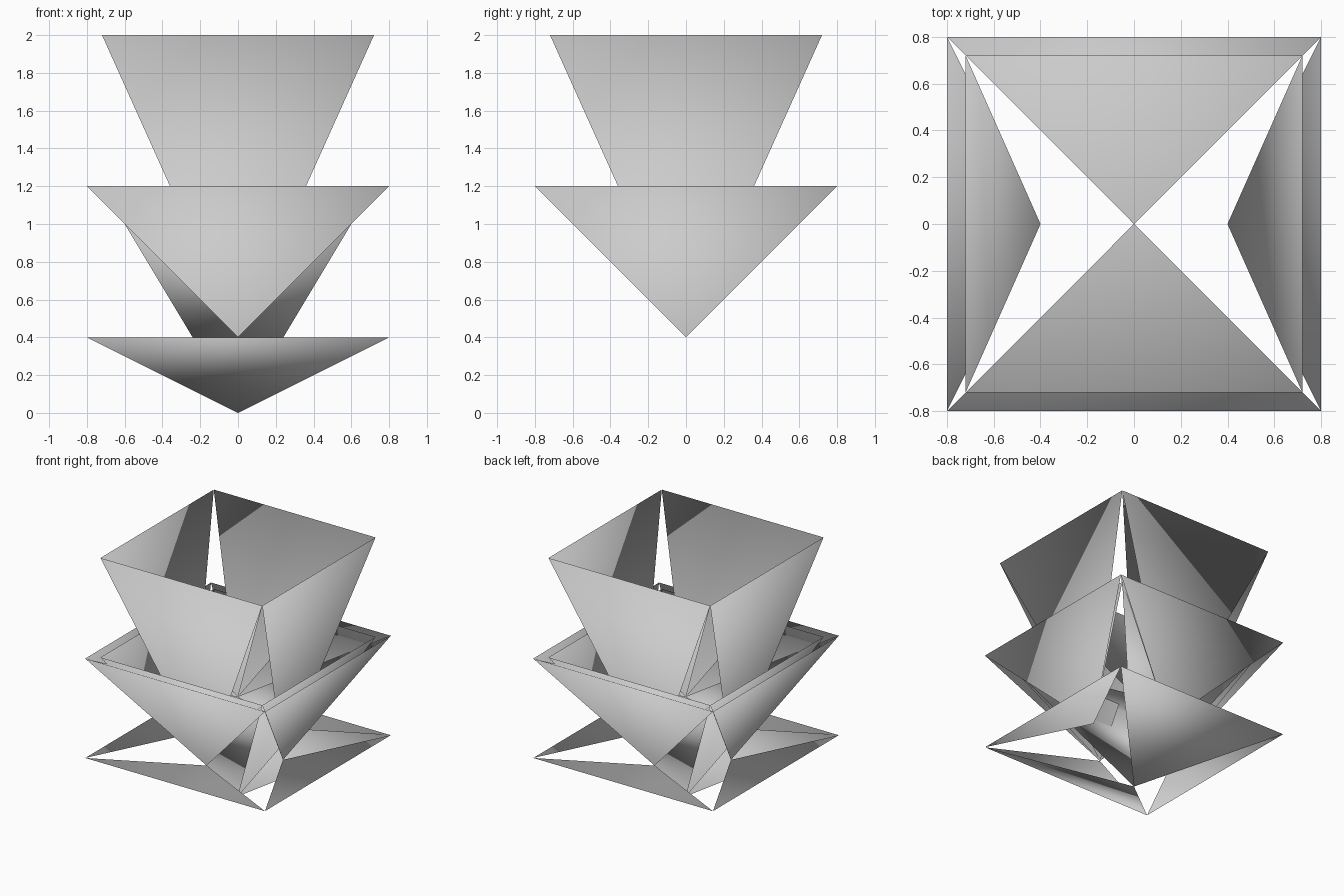
import bpy, bmesh
from mathutils import Matrix, Vector
from math import pi

if "Cube" in bpy.data.objects:
    bpy.data.objects.remove(bpy.data.objects["Cube"])

CORE = Vector((0, 0, 0.4))  # point the soft leaf shading radiates from


def petal_ring(name, half, rim_z, tip_r, tip_z, turns):
    """Triangular petals: rim edge on a square, single tip pointing inwards."""
    bm = bmesh.new()
    for k in turns:
        rot = Matrix.Rotation(k * pi / 2, 4, 'Z')
        pts = [(-half, -half, rim_z), (0, -tip_r, tip_z), (half, -half, rim_z)]
        verts = [bm.verts.new(p) for p in pts]
        bm.faces.new(verts)
        bmesh.ops.transform(bm, matrix=rot, verts=verts)
    bmesh.ops.remove_doubles(bm, verts=bm.verts, dist=0.0001)
    for f in bm.faces:
        f.smooth = True
    me = bpy.data.meshes.new(name)
    bm.to_mesh(me)
    bm.free()
    # foliage-style normals pointing away from the core
    me.normals_split_custom_set_from_vertices(
        [(v.co - CORE).normalized() for v in me.vertices])
    ob = bpy.data.objects.new(name, me)
    bpy.context.collection.objects.link(ob)
    return ob


ALL = range(4)
FRONT_BACK = (0, 2)

# Four-sided tiers whose tips meet at one level
petal_ring("bottom_flat_petals", 0.80, 0.4, 0.4, 0.4, ALL)
petal_ring("middle_outer_petals", 0.80, 1.2, 0.4, 0.4, ALL)
petal_ring("middle_inner_petals", 0.72, 1.2, 0.4, 0.4, ALL)
petal_ring("top_petals", 0.72, 2.0, 0.4, 0.4, ALL)

# Front and back petals that run in to the central axis, in two stacked layers
for layer, base in (("lower", 0.0), ("upper", 0.8)):
    petal_ring(layer + "_spread_petals", 0.80, base + 0.4, 0.0, base, FRONT_BACK)
    petal_ring(layer + "_upright_petals", 0.72, base + 1.2, 0.0, base, FRONT_BACK)
